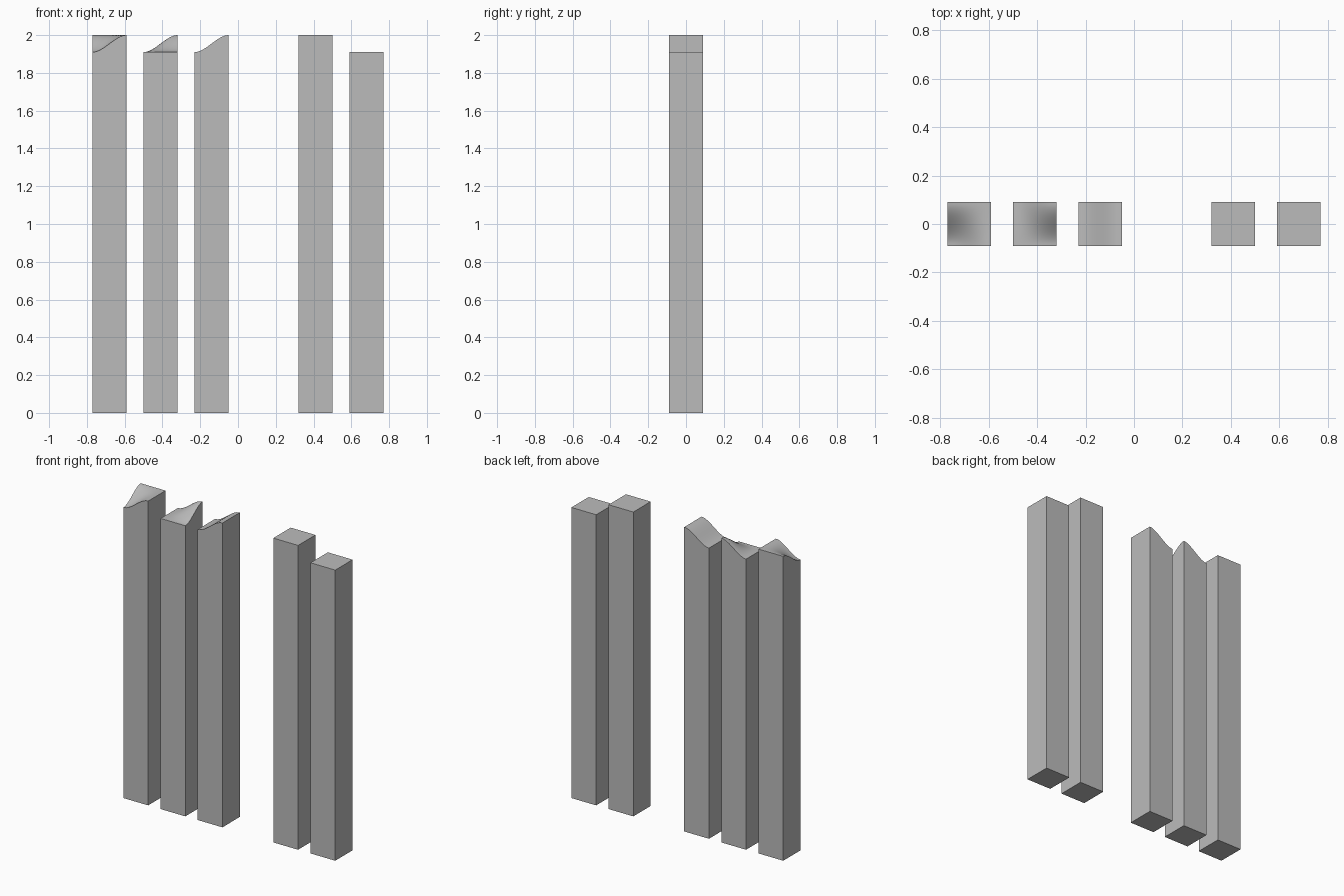
import bpy, bmesh, math

if "Cube" in bpy.data.objects:
    bpy.data.objects.remove(bpy.data.objects["Cube"])

LOW, HIGH, HALF, N = 1.91, 2.0, 0.09, 16

grey = bpy.data.materials.new("plain grey")
grey.diffuse_color = (0.5, 0.5, 0.5, 1)
grey.use_nodes = True
grey.node_tree.nodes["Principled BSDF"].inputs["Base Color"].default_value = grey.diffuse_color


def ease(t):
    return t * t * (3 - 2 * t)


# A square post whose top is a smooth blend between four corner levels (0 low, 1 high)
def post(name, x, fl, fr, bl, br):
    bm = bmesh.new()
    n = 1 if fl == fr == bl == br else N
    bmesh.ops.create_grid(bm, x_segments=n, y_segments=n, size=HALF)
    top = list(bm.verts)
    # sides: drop the outline to the ground
    rim = [e for e in bm.edges if e.is_boundary]
    ext = bmesh.ops.extrude_edge_only(bm, edges=rim)["geom"]
    base = [v for v in ext if isinstance(v, bmesh.types.BMVert)]
    # blended top surface
    for v in top:
        u = ease((v.co.x + HALF) / (2 * HALF))
        w = ease((v.co.y + HALF) / (2 * HALF))
        front, back = fl + (fr - fl) * u, bl + (br - bl) * u
        v.co.z = LOW + (HIGH - LOW) * (front + (back - front) * w)
    # flat base
    bmesh.ops.contextual_create(bm, geom=[e for e in bm.edges if e.is_boundary])
    bmesh.ops.recalc_face_normals(bm, faces=bm.faces)
    me = bpy.data.meshes.new(name)
    bm.to_mesh(me)
    bm.free()
    me.materials.append(grey)
    ob = bpy.data.objects.new(name, me)
    ob.location.x = x
    bpy.context.collection.objects.link(ob)
    bpy.ops.object.select_all(action='DESELECT')
    ob.select_set(True)
    bpy.context.view_layer.objects.active = ob
    bpy.ops.object.shade_smooth_by_angle(angle=math.radians(30))


post("inner_corner_post", -0.68, 0, 1, 1, 1)
post("outer_corner_post", -0.41, 0, 0, 0, 1)
post("slope_post", -0.14, 0, 1, 0, 1)
post("high_post", 0.41, 1, 1, 1, 1)
post("low_post", 0.68, 0, 0, 0, 0)
